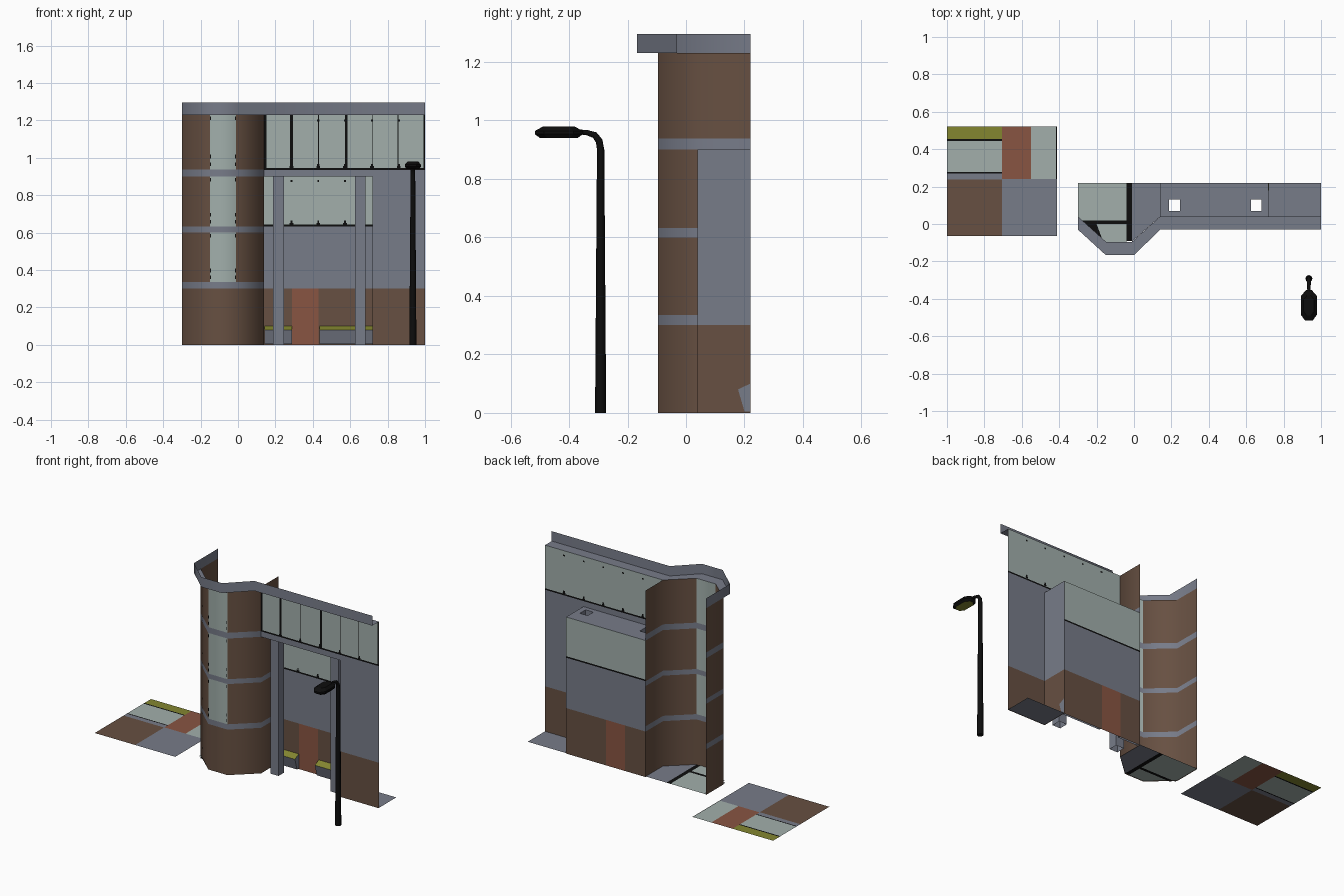
import bpy, bmesh, math

if "Cube" in bpy.data.objects:
    bpy.data.objects.remove(bpy.data.objects["Cube"])

# ---------- materials ----------
COLOURS = {
    "brick_brown": (0.135, 0.080, 0.054), "concrete_grey": (0.185, 0.200, 0.250),
    "pale_glass": (0.36, 0.43, 0.41), "terracotta_door": (0.25, 0.09, 0.055),
    "moss_yellow": (0.23, 0.24, 0.03), "frame_black": (0.004, 0.004, 0.004)}
MATS = []
for n, c in COLOURS.items():
    m = bpy.data.materials.new(n)
    m.diffuse_color = (*c, 1)
    m.use_nodes = True
    m.node_tree.nodes["Principled BSDF"].inputs["Base Color"].default_value = m.diffuse_color
    MATS.append(m)
BRICK, GREY, GLASS, DOOR, MOSS, BLACK = range(6)


# ---------- helpers ----------
def build(name, faces, smooth=None):
    """faces: list of (points, material index)"""
    bm = bmesh.new()
    for pts, mat in faces:
        bm.faces.new([bm.verts.new(p) for p in pts]).material_index = mat
    bmesh.ops.remove_doubles(bm, verts=bm.verts, dist=0.0005)
    me = bpy.data.meshes.new(name)
    bm.to_mesh(me)
    bm.free()
    for m in MATS:
        me.materials.append(m)
    ob = bpy.data.objects.new(name, me)
    bpy.context.collection.objects.link(ob)
    if smooth:
        bpy.ops.object.select_all(action='DESELECT')
        ob.select_set(True)
        bpy.context.view_layer.objects.active = ob
        bpy.ops.object.shade_smooth_by_angle(angle=math.radians(smooth))
    return ob


def wall(p, q, z0, z1, mat):
    return ([(*p, z0), (*q, z0), (*q, z1), (*p, z1)], mat)


def strip(path, bands):
    """bands: (z0, z1, mat) stacked along a plan path"""
    return [wall(p, q, *b) for p, q in zip(path, path[1:]) for b in bands]


def flat(x0, x1, y0, y1, z, mat):
    return ([(x0, y0, z), (x1, y0, z), (x1, y1, z), (x0, y1, z)], mat)


def loft(rings, mat, cap0, cap1):
    n = len(rings[0])
    f = [([a[j], a[(j + 1) % n], b[(j + 1) % n], b[j]], mat)
         for a, b in zip(rings, rings[1:]) for j in range(n)]
    return f + [(rings[0][::-1], cap0), (rings[-1], cap1)]


# ---------- corner bay: brick storeys, grey bands, glazed front face ----------
BAY = [(-.3, .22), (-.3, .04), (-.15, -.095), (-.01, -.095), (.14, .04), (.14, .22)]
storeys = [(0, .3, BRICK), (.3, .335, GREY), (.335, .6, BRICK), (.6, .632, GREY),
           (.632, .9, BRICK), (.9, .938, GREY), (.938, 1.23, BRICK)]
glazed = [(a, b, GLASS if m == BRICK and a > 0 else m) for a, b, m in storeys]
build("corner_bay", strip(BAY[:3], storeys) + strip(BAY[2:4], glazed)
      + strip(BAY[3:], storeys), 60)

# window frame clips at the edges of the bay windows
clips = []
for z0, z1 in ((.335, .6), (.632, .9), (.938, 1.23)):
    for x in (-.149, -.016):
        for t in (.06, .2, .9):
            z = z0 + (z1 - z0) * t
            clips.append(wall((x, -.098), (x + .005, -.098), z, z + .02, BLACK))
build("bay_window_clips", clips)

# bay floor: glass-coloured with black frame, grey on the right
build("bay_floor", [
    flat(-.3, -.04, .02, .22, .004, GLASS), flat(-.04, -.012, -.09, .22, .004, BLACK),
    flat(-.28, -.04, .0, .02, .004, BLACK),
    ([(-.28, .02, .004), (-.3, .04, .004), (-.3, .02, .004)], BLACK),
    ([(-.28, .02, .004), (-.17, -.08, .004), (-.2, 0, .004), (-.28, 0.02, .004)][:3], BLACK),
    ([(-.26, 0, .004), (-.15, -.095, .004), (-.04, -.095, .004), (-.04, 0, .004)], GLASS),
    ([(-.012, -.095, .004), (.14, .04, .004), (.14, .22, .004), (-.012, .22, .004)], GREY)])

# ---------- cornice: soffit plus upright fascia ----------
EDGE = [(-.3, .22), (-.3, -.03), (-.15, -.167), (0, -.167), (.14, -.03), (1, -.03)]
INNER = BAY[1:5] + [(1, .04)]
soffit = [([(*a, 1.23), (*b, 1.23), (*d, 1.23), (*c, 1.23)], GREY)
          for a, b, c, d in zip(INNER, INNER[1:], EDGE[1:], EDGE[2:])]
build("cornice", strip(EDGE, [(1.23, 1.295, GREY)]) + soffit, 60)

# ---------- main facade ----------
A, B, C = (.14, .04), (.72, .04), (1, .04)
top = [(.9, .936, GREY), (.936, .946, BLACK), (.946, 1.23, GLASS)]
build("upper_facade", strip([A, B, C], top))
build("right_wall", strip([B, C], [(0, .3, BRICK), (.3, .9, GREY)]))
build("right_floor", [flat(.72, 1, .04, .22, .003, GREY)])

# mullions of the top window band, with small clips on both sides
mull = [wall((x, .037), (x + w, .037), .946, 1.23, BLACK)
        for x, w in ((.14, .012), (.278, .015), (.428, .006), (.572, .014),
                     (.716, .004), (.852, .006), (.992, .008))]
for i in range(1, 6):
    x = .142 + .1435 * i
    for y in (.036, .043):
        mull += [wall((x - .01, y), (x + .01, y), .946, .955, BLACK),
                 wall((x - .006, y), (x + .006, y), .955, .968, BLACK),
                 wall((x - .006, y), (x + .006, y), 1.195, 1.205, BLACK)]
build("top_window_mullions", mull)

# ---------- recessed entrance ----------
lower = [(0, .3, BRICK), (.3, .632, GREY), (.632, .642, BLACK), (.642, .9, GLASS)]
build("recess_back_wall", strip([(.14, .22), (.29, .22)], lower)
      + strip([(.29, .22), (.43, .22)], [(0, .3, DOOR)] + lower[1:])
      + strip([(.43, .22), (.72, .22)], lower))
build("recess_side_wall", strip([(.72, .22), (.72, .04)], [(0, .3, BRICK), (.3, .9, GREY)]))
clips = []
for i in range(1, 4):
    x = .142 + .1435 * i
    clips += [wall((x - .01, .217), (x + .01, .217), .642, .652, BLACK),
              wall((x - .005, .217), (x + .005, .217), .652, .665, BLACK),
              wall((x - .005, .217), (x + .005, .217), .87, .88, BLACK)]
build("recess_window_clips", clips)

# ceiling with openings above the hollow columns
xs, ys = [.14, .187, .246, .626, .683, .72], [.04, .07, .13, .22]
build("recess_ceiling", [
    flat(xs[i], xs[i + 1], ys[j], ys[j + 1], .9, GREY)
    for i in range(5) for j in range(3) if not (j == 1 and i in (1, 3))])

# square hollow columns
for side, x0, x1 in (("left", .187, .246), ("right", .626, .683)):
    build(side + "_column", strip([(x0, .07), (x1, .07), (x1, .13), (x0, .13), (x0, .07)],
                                  [(0, .9, GREY)]))

# planters with sloped fronts and mossy tops
for side, x0, x1 in (("left", .142, .29), ("right", .435, .723)):
    prof = [(.2, .005), (.178, .08), (.219, .1), (.219, .005)]
    f = [([(x0, *prof[i]), (x1, *prof[i]), (x1, *prof[i + 1]), (x0, *prof[i + 1])], m)
         for i, m in ((0, GREY), (1, MOSS))]
    f += [([(x, *p) for p in prof], GREY) for x in (x0, x1)]
    build(side + "_planter", f)

# ---------- street lamp ----------
LX = .935
rings = []
for y, z, r, tilt in ((-.292, 0, .019, 0), (-.292, .9, .0125, 0), (-.297, .93, .012, 25),
                      (-.312, .95, .011, 55), (-.34, .959, .009, 80), (-.375, .961, .008, 90)):
    t = math.radians(tilt)
    rings.append([(LX + r * math.cos(a), y + r * math.sin(a) * math.cos(t),
                   z + r * math.sin(a) * math.sin(t))
                  for a in (math.tau * k / 8 for k in range(8))])
build("lamp_post", loft(rings, BLACK, BLACK, BLACK), 50)

# lamp head: elongated octagon, yellow light underneath
OUT = [(.02, -.517), (.043, -.485), (.043, -.385), (.015, -.353)]
OUT += [(-x, y) for x, y in OUT[::-1]]


def head_ring(s, z):
    return [(LX + x * s, -.435 + (y + .435) * s, z) for x, y in OUT]


build("lamp_head", loft([head_ring(.78, .94), head_ring(1, .953), head_ring(1, .964),
                         head_ring(.65, .98)], BLACK, MOSS, BLACK))

# ---------- paving swatch sheet beside the building ----------
X0, X1, X2, X3, Z = -1, -.705, -.55, -.413, .001
build("paving_sheet", [
    flat(X0, X1, -.064, .237, Z, BRICK), flat(X0, X1, .237, .27, Z, GREY),
    flat(X0, X1, .27, .278, Z, BLACK), flat(X0, X1, .278, .444, Z, GLASS),
    flat(X0, X1, .444, .454, Z, BLACK), flat(X0, X1, .454, .522, Z, MOSS),
    flat(X1, X3, -.064, .24, Z, GREY), flat(X1, X2, .24, .522, Z, DOOR),
    flat(X2, X3 - .004, .24, .522, Z, GLASS), flat(X3 - .004, X3, .24, .522, Z, BLACK)])
